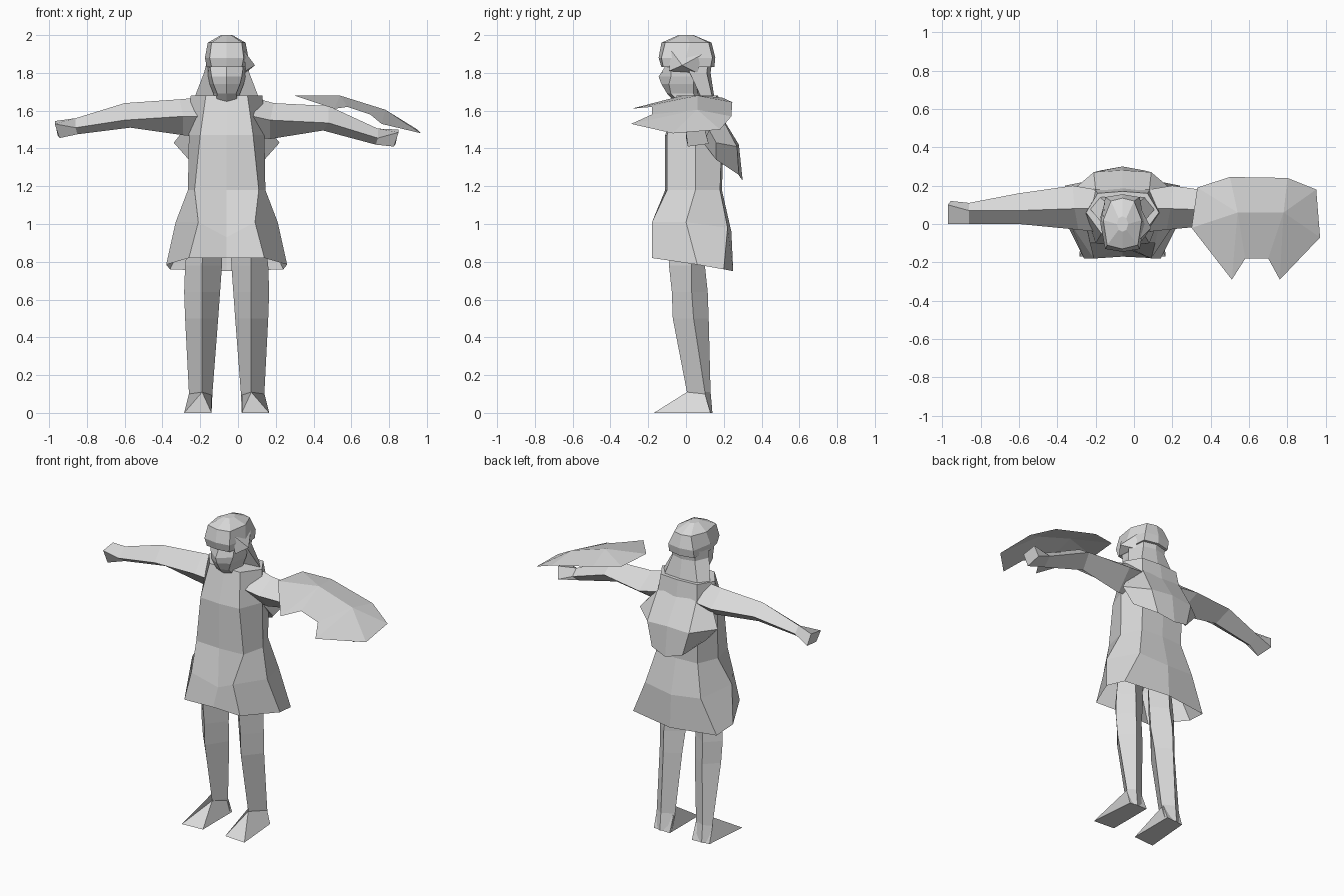
import bpy, bmesh

CX = -0.06  # centre line of the figure
grey = bpy.data.materials.new("plain_grey")
grey.diffuse_color = (0.7, 0.7, 0.7, 1)


def make(name, verts, faces, recalc=True):
    me = bpy.data.meshes.new(name)
    me.from_pydata(verts, [], faces)
    bm = bmesh.new()
    bm.from_mesh(me)
    if recalc:
        bmesh.ops.recalc_face_normals(bm, faces=bm.faces)
    bm.to_mesh(me)
    bm.free()
    me.materials.append(grey)
    ob = bpy.data.objects.new(name, me)
    bpy.context.collection.objects.link(ob)
    return ob


def loft(name, rings, start=True, end=True):
    n = len(rings[0])
    verts = [p for r in rings for p in r]
    faces = [(k * n + i, k * n + (i + 1) % n, (k + 1) * n + (i + 1) % n, (k + 1) * n + i)
             for k in range(len(rings) - 1) for i in range(n)]
    if start:
        faces.append(tuple(range(n)))
    if end:
        faces.append(tuple(range(len(verts) - n, len(verts))))
    return make(name, verts, faces)


def full(z, half):
    """Mirror a half ring (front to back); a point may carry its own height."""
    pts = [(p[0], p[1], p[2] if len(p) > 2 else z) for p in half]
    right = [(CX + x, y, h) for x, y, h in pts]
    left = [(CX - x, y, h) for x, y, h in reversed(pts[1:-1])]
    return right + left


# Tunic with flared skirt, open at the hem
loft("tunic", [
    full(1.68, [(0, -.05), (.11, -.05), (.19, .06), (.13, .16), (0, .17)]),
    full(1.47, [(0, -.11), (.14, -.1), (.2, .05), (.15, .19), (0, .2)]),
    full(1.18, [(0, -.11), (.17, -.1), (.205, .05), (.15, .18), (0, .19)]),
    full(1.01, [(0, -.12, .93), (.15, -.18), (.27, 0), (.2, .22, .98), (0, .24, .96)]),
    full(.82, [(0, -.17), (.2, -.18), (.32, .06, .785), (.3, .2, .76), (0, .25, .75)]),
], end=False)

# Draped hood on the upper back, lofted across as closed columns
columns = [
    [(0, .17, 1.6), (0, .28, 1.42), (0, .3, 1.23), (0, .19, 1.38)],
    [(.14, .18, 1.58), (.15, .27, 1.41), (.11, .28, 1.26), (.13, .18, 1.4)],
    [(.21, .11, 1.52), (.28, .16, 1.43), (.2, .16, 1.34), (.18, .1, 1.42)],
]
hood = [[(CX - x, y, z) for x, y, z in c] for c in columns[:0:-1]]
hood += [[(CX + x, y, z) for x, y, z in c] for c in columns]
loft("hood_drape", hood)

# Neck and face
loft("face", [
    full(1.64, [(0, -.05), (.06, -.03), (.06, .06), (0, .09)]),
    full(1.69, [(0, -.1), (.05, -.08), (.07, .04), (0, .09)]),
    full(1.74, [(0, -.13), (.07, -.09), (.09, .04), (0, .1)]),
    full(1.78, [(0, -.145), (.08, -.08), (.1, .04), (0, .11)]),
    full(1.85, [(0, -.1), (.09, -.08), (.1, .04), (0, .12)]),
])

# Crown of the head
loft("crown", [
    full(1.83, [(0, -.13), (.08, -.12), (.105, 0), (.09, .13), (0, .15)]),
    full(1.88, [(0, -.145), (.09, -.13), (.115, 0), (.09, .14), (0, .155)]),
    full(1.96, [(0, -.13), (.08, -.11), (.1, .02), (.06, .12), (0, .135)]),
    full(2.0, [(0, -.04), (.02, -.03), (.03, 0), (.02, .03), (0, .04)]),
])
# Lock of hair on one side
make("side_lock", [(.03, -.08, 1.92), (.09, -.02, 1.84), (.04, -.09, 1.81),
                   (.03, .09, 1.9), (.04, .06, 1.8)],
     [(0, 1, 2), (0, 3, 1), (1, 3, 4), (1, 4, 2), (0, 2, 4, 3)])

# Long hair spreading to the shoulders
loft("hair", [
    full(1.88, [(0, .03), (.1, -.01), (.09, .12), (0, .14)]),
    full(1.8, [(0, .04), (.12, .02), (.08, .11), (0, .13)]),
    full(1.67, [(0, .06), (.17, .08), (.12, .14), (0, .15)]),
    full(1.52, [(0, .1), (.1, .14, 1.6), (.08, .18, 1.57), (0, .2)]),
])

# Arms: diamond sections as top, front, bottom, back (x, y, z)
ARM = [
    [(-.2, .08, 1.67), (-.2, -.04, 1.57), (-.2, .06, 1.46), (-.2, .18, 1.57)],
    [(-.31, .08, 1.66), (-.29, -.03, 1.57), (-.29, .06, 1.47), (-.32, .2, 1.57)],
    [(-.6, .07, 1.64), (-.6, 0, 1.55), (-.57, .07, 1.51), (-.6, .16, 1.58)],
    [(-.86, .07, 1.56), (-.86, 0, 1.51), (-.85, .05, 1.475), (-.86, .11, 1.52)],
    [(-.97, .1, 1.545), (-.97, 0, 1.53), (-.945, .01, 1.455), (-.955, .12, 1.47)],
]
loft("right_arm", ARM)
DROP = [0, .02, .015, .055, .045]
loft("left_arm", [[(2 * CX - x, y, z - d) for x, y, z in r] for r, d in zip(ARM, DROP)])

# Legs: front, outer, back, inner ridges; feet are wedges
for side, s in (("right", -1), ("left", 1)):
    def sec(z, pts):
        return [(CX + s * x, y, z) for x, y in pts]
    loft(side + "_leg", [
        sec(.95, [(.12, -.08), (.2, .03), (.13, .09), (.02, .03)]),
        sec(.78, [(.13, -.09), (.22, .03), (.13, .1), (.025, .04)]),
        sec(.64, [(.13, -.075), (.225, .03), (.14, .115), (.035, .04)]),
        sec(.5, [(.13, -.07), (.22, .04), (.14, .12), (.045, .06)]),
        sec(.11, [(.13, .005), (.2, .1), (.15, .13), (.075, .09)]),
        sec(0, [(.13, .03), (.2, .12), (.15, .14), (.08, .12)]),
    ])
    make(side + "_foot",
         [(CX + s * x, y, z) for x, y, z in
          [(.08, -.16, 0), (.225, -.17, 0), (.2, .13, 0), (.08, .14, 0),
           (.13, .005, .11), (.2, .1, .1), (.08, .1, .1)]],
         [(0, 1, 2, 3), (0, 1, 4), (1, 2, 5, 4), (0, 4, 6, 3), (4, 5, 6), (2, 3, 6, 5)])

# Thin curved plate floating over the left forearm
plate = [(.3, -.02, 1.68), (.33, .19, 1.67), (.5, .245, 1.645), (.8, .24, 1.57),
         (.95, .18, 1.5), (.97, -.07, 1.48), (.76, -.29, 1.53), (.7, -.18, 1.58),
         (.58, -.18, 1.62), (.51, -.29, 1.61), (.54, .06, 1.68), (.78, .06, 1.605)]
sheet = [(0, 1, 10), (1, 2, 10), (2, 3, 11, 10), (3, 4, 11), (4, 5, 11), (5, 6, 11),
         (6, 7, 11), (7, 8, 10, 11), (8, 9, 10), (9, 0, 10)]
make("shoulder_plate", plate, [f[::-1] for f in sheet], recalc=False)
